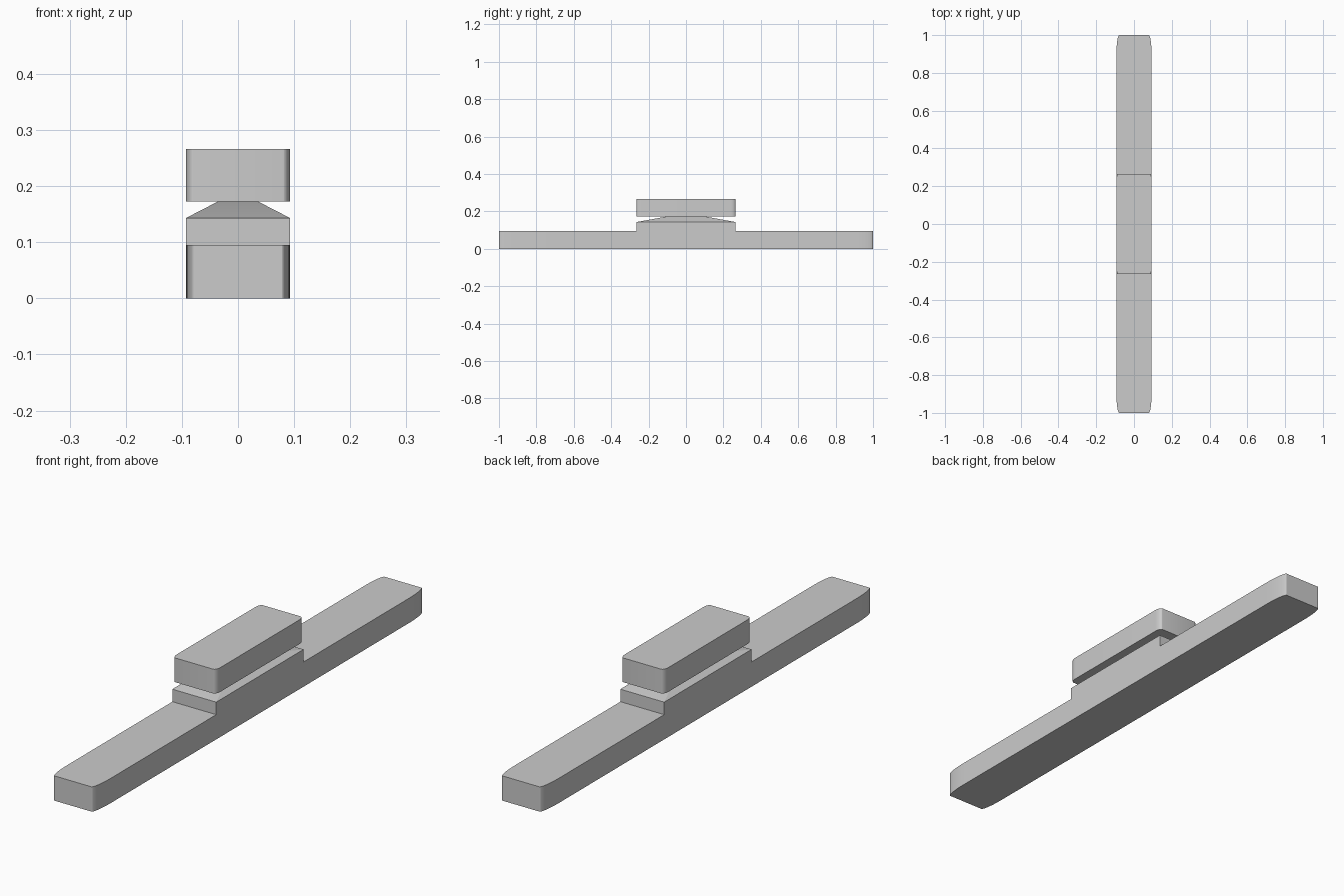
import bpy, bmesh, math
from mathutils import Vector

if "Cube" in bpy.data.objects:
    bpy.data.objects.remove(bpy.data.objects["Cube"])

W = 0.093        # half width of every part
PAD = 0.265      # half length of the raised middle and the cap


def outline(half_len, rx, ry, extra=(), steps=8):
    """Rounded rectangle, counter-clockwise, with optional points on the long sides."""
    arc = [(W - rx + rx * math.cos(a), half_len - ry + ry * math.sin(a))
           for a in (math.pi / 2 * i / steps for i in range(steps + 1))]
    right = [(W, y) for y in extra] + arc
    half = [(x, -y) for x, y in reversed(arc)] + right
    return half + [(-x, -y) for x, y in half]


def prism(pts, z0, z1):
    bm = bmesh.new()
    face = bm.faces.new([bm.verts.new((x, y, z0)) for x, y in pts])
    top = bmesh.ops.extrude_face_region(bm, geom=[face], use_keep_orig=True)["geom"]
    bmesh.ops.translate(bm, vec=(0, 0, z1 - z0),
                        verts=[v for v in top if isinstance(v, bmesh.types.BMVert)])
    bmesh.ops.recalc_face_normals(bm, faces=bm.faces[:])
    return bm


def finish(bm, name):
    bmesh.ops.recalc_face_normals(bm, faces=bm.faces[:])
    mesh = bpy.data.meshes.new(name)
    bm.to_mesh(mesh)
    bm.free()
    obj = bpy.data.objects.new(name, mesh)
    bpy.context.collection.objects.link(obj)
    bpy.ops.object.select_all(action='DESELECT')
    obj.select_set(True)
    bpy.context.view_layer.objects.active = obj
    bpy.ops.object.shade_smooth_by_angle(angle=math.radians(15))


# Base bar with rounded ends; its top is split to raise the middle
bar = prism(outline(1.0, 0.015, 0.10, (-PAD, PAD)), 0, 0.095)
for y in (-PAD, PAD):
    pair = [v for v in bar.verts if v.co.z > 0.05 and abs(v.co.y - y) < 1e-5]
    bmesh.ops.connect_verts(bar, verts=pair)
mid = [f for f in bar.faces
       if f.normal.z > 0.9 and all(abs(v.co.y) < PAD + 0.01 for v in f.verts)]

# Raised step, then the sloped neck under the cap
for z, scale in ((0.143, 1.0), (0.173, 0.376)):
    mid = bmesh.ops.extrude_discrete_faces(bar, faces=mid)["faces"]
    for v in mid[0].verts:
        v.co = Vector((v.co.x * scale, v.co.y * scale, z))
finish(bar, "base_bar")

# Rounded cap resting on the neck
finish(prism(outline(PAD, 0.014, 0.026), 0.173, 0.266), "cap")
